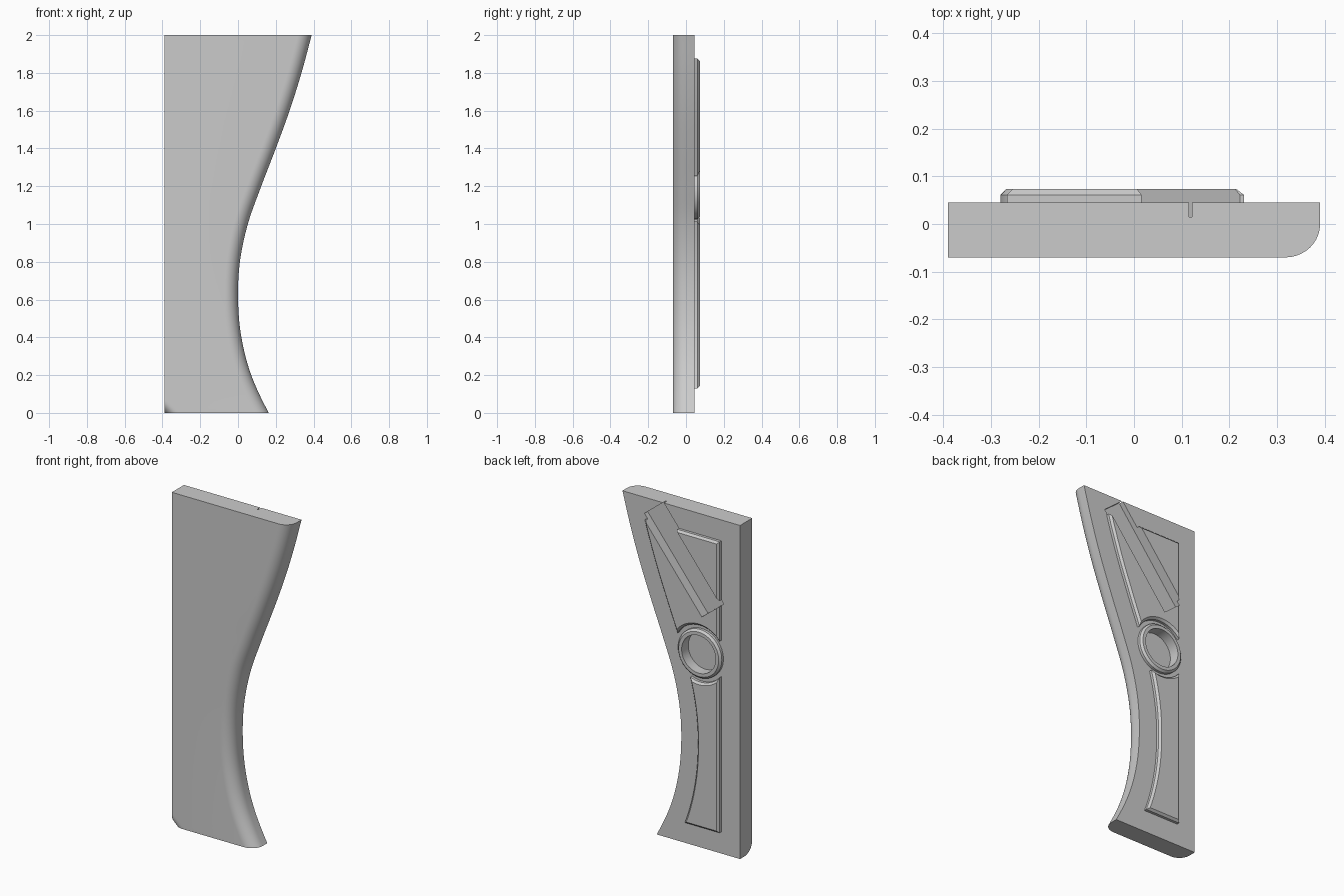
import bpy, bmesh, math
from mathutils import Matrix, Vector

cube = bpy.data.objects.get("Cube")
if cube:
    bpy.data.objects.remove(cube)

grey = bpy.data.materials.new("plain_grey")
grey.use_nodes = True
grey.diffuse_color = (0.6, 0.6, 0.6, 1)
grey.node_tree.nodes["Principled BSDF"].inputs["Base Color"].default_value = (0.6, 0.6, 0.6, 1)

# Main levels: slab front and back, raised face, left side, fillet radius, ring centre
FRONT, BACK, RAISED, LEFT, FILLET = -0.07, 0.045, 0.073, -0.39, 0.07
RING_X, RING_Z = -0.135, 1.17
CHAMFER = 0.012
CURVE = [0.163, 0.07, 0.018, 0.0, 0.01, 0.052, 0.123, 0.2, 0.273, 0.336, 0.39]


def side(z):
    """Smooth x of the wavy side at height z."""
    knots = [2 * CURVE[0] - CURVE[1] + 0.03] + CURVE + [2 * CURVE[-1] - CURVE[-2]]
    i = min(max(int(z / 0.2), 0), 9)
    t = z / 0.2 - i
    a, b, c, d = knots[i:i + 4]
    return b + 0.5 * t * (c - a + t * (2 * a - 5 * b + 4 * c - d + t * (3 * (b - c) + d - a)))


def stretch(z):
    """Horizontal length of a unit measured square to the wavy side."""
    slope = (side(z + 0.01) - side(z - 0.01)) / 0.02
    return math.hypot(1, slope)


def loft(name, loops, closed=False):
    """Skin a list of equal point loops; cap the ends unless closed."""
    bm = bmesh.new()
    rows = [[bm.verts.new(p) for p in loop] for loop in loops]
    pairs = list(zip(rows, rows[1:]))
    if closed:
        pairs.append((rows[-1], rows[0]))
    else:
        bm.faces.new(rows[0])
        bm.faces.new(rows[-1])
    for lo, hi in pairs:
        for i in range(len(lo)):
            j = (i + 1) % len(lo)
            bm.faces.new((lo[i], lo[j], hi[j], hi[i]))
    bmesh.ops.recalc_face_normals(bm, faces=bm.faces)
    mesh = bpy.data.meshes.new(name)
    bm.to_mesh(mesh)
    bm.free()
    mesh.materials.append(grey)
    ob = bpy.data.objects.new(name, mesh)
    bpy.context.collection.objects.link(ob)
    return ob


def activate(ob):
    bpy.ops.object.select_all(action='DESELECT')
    ob.select_set(True)
    bpy.context.view_layer.objects.active = ob


def cut(ob, cutter):
    mod = ob.modifiers.new("cut", 'BOOLEAN')
    mod.operation, mod.solver, mod.object = 'DIFFERENCE', 'EXACT', cutter
    activate(ob)
    bpy.ops.object.modifier_apply(modifier=mod.name)


def circle(radius, y, count=64):
    turns = [2 * math.pi * i / count for i in range(count)]
    return [(RING_X + radius * math.cos(a), y, RING_Z + radius * math.sin(a)) for a in turns]


# Slab: filleted wavy side and one rounded-off lower front corner
def slab_section(z, steps=10):
    loop = [(LEFT, BACK, z)]
    for i in range(steps + 1):
        k = FILLET * (1 - math.cos(math.pi / 2 * i / steps))
        gap = max(FILLET - k - z, 0)
        loop.append((LEFT + k, FRONT + FILLET - math.sqrt(FILLET ** 2 - gap ** 2), z))
    reach = FILLET * stretch(z)
    for i in range(steps + 1):
        a = math.pi / 2 * i / steps
        loop.append((side(z) - reach * (1 - math.sin(a)), FRONT + FILLET * (1 - math.cos(a)), z))
    loop.append((side(z), BACK, z))
    return loop


heights = [FILLET * i / 8 for i in range(8)] + [FILLET + (2 - FILLET) * i / 64 for i in range(65)]
slab = loft("slab", [slab_section(z) for z in heights])


# Raised panels: follow the wavy side and curve round the ring
def panel_loop(up, inset, y):
    left, radius = -0.266 + inset, 0.17 + inset
    end = 1.875 - inset if up > 0 else 0.13 + inset

    def edge(z):
        return side(z) - (0.122 + inset) * stretch(z)

    def on_arc(a):
        return RING_X + radius * math.cos(a), RING_Z + up * radius * math.sin(a)

    low, high = 0, math.pi / 2
    for _ in range(30):
        mid = (low + high) / 2
        x, z = on_arc(mid)
        low, high = (mid, high) if x > edge(z) else (low, mid)
    start = math.acos((left - RING_X) / radius)
    points = [on_arc(start + (low - start) * i / 20) for i in range(21)]
    z0 = points[-1][1]
    for i in range(1, 25):
        z = z0 + (end - z0) * i / 24
        points.append((edge(z), z))
    points.append((left, end))
    return [(x, y, z) for x, z in points]


def panel(name, up):
    return loft(name, [panel_loop(up, 0, BACK - 0.003), panel_loop(up, 0, RAISED - CHAMFER),
                       panel_loop(up, CHAMFER, RAISED)])


upper_panel = panel("upper_panel", 1)
lower_panel = panel("lower_panel", -1)

# Ring around the round recess
ring = loft("ring", [circle(0.145, BACK - 0.003), circle(0.145, RAISED - CHAMFER),
                     circle(0.145 - CHAMFER, RAISED), circle(0.113, RAISED),
                     circle(0.113, BACK - 0.003)], closed=True)

# Cutters: round recess and slanted rectangular pocket
recess = loft("recess_cutter", [circle(0.113, 0.01), circle(0.113, 0.1)])
corner, along, across = Vector((0.118, 0, 2.003)), Vector((-0.4, 0, -0.503)), Vector((0.126, 0, -0.1))
corners = [corner, corner + along, corner + along + across, corner + across]
pocket = loft("pocket_cutter", [[p + Vector((0, y, 0)) for p in corners] for y in (0.015, 0.1)])

cut(slab, recess)
cut(slab, pocket)
cut(upper_panel, pocket)
for cutter in (recess, pocket):
    bpy.data.objects.remove(cutter)

for ob in (slab, upper_panel, lower_panel, ring):
    activate(ob)
    bpy.ops.object.shade_smooth_by_angle(angle=math.radians(30))
